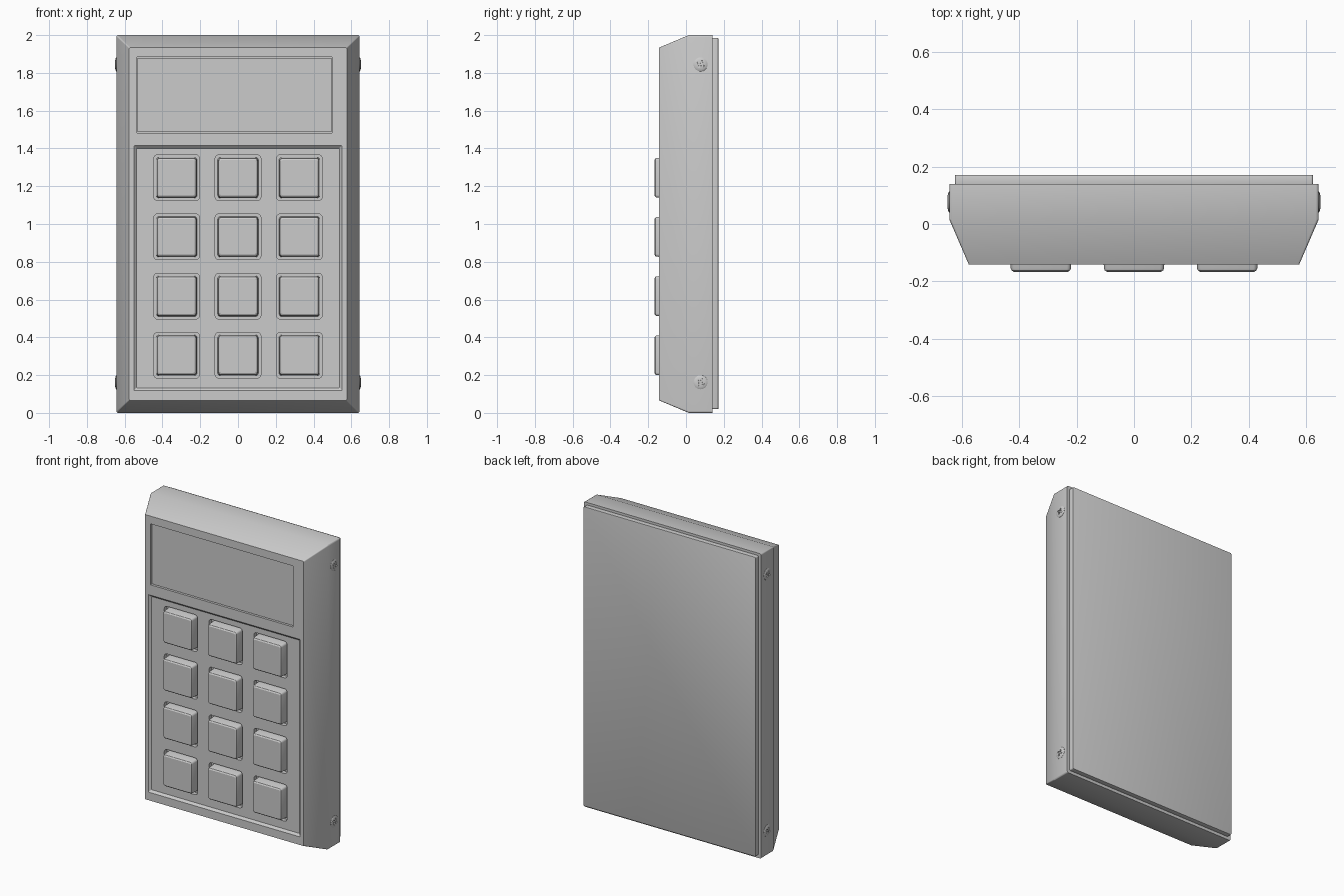
import bpy, bmesh
from math import sin, cos, pi, radians

if "Cube" in bpy.data.objects:
    bpy.data.objects.remove(bpy.data.objects["Cube"])


def loft(name, sections, seg=4):
    """Solid through rounded rectangles: (y, centre x, centre z, half width, half height, corner radius)."""
    bm = bmesh.new()
    rings = []
    for y, cx, cz, hw, hh, r in sections:
        ring = []
        for k, (sx, sz) in enumerate([(1, 1), (-1, 1), (-1, -1), (1, -1)]):
            for i in range(seg + 1):
                a = (k + i / seg) * pi / 2
                ring.append(bm.verts.new((cx + sx * (hw - r) + r * cos(a), y,
                                          cz + sz * (hh - r) + r * sin(a))))
        rings.append(ring)
    n = len(rings[0])
    for a, b in zip(rings, rings[1:]):
        for i in range(n):
            bm.faces.new((a[i], a[(i + 1) % n], b[(i + 1) % n], b[i]))
    bm.faces.new(rings[0])
    bm.faces.new(rings[-1])
    bmesh.ops.remove_doubles(bm, verts=bm.verts, dist=1e-5)
    bmesh.ops.recalc_face_normals(bm, faces=bm.faces)
    me = bpy.data.meshes.new(name)
    bm.to_mesh(me)
    bm.free()
    ob = bpy.data.objects.new(name, me)
    bpy.context.collection.objects.link(ob)
    return ob


def activate(ob):
    bpy.ops.object.select_all(action='DESELECT')
    ob.select_set(True)
    bpy.context.view_layer.objects.active = ob


def bevel(ob, width, segments=2):
    activate(ob)
    m = ob.modifiers.new("bevel", 'BEVEL')
    m.width, m.segments, m.limit_method, m.angle_limit = width, segments, 'ANGLE', radians(20)
    bpy.ops.object.modifier_apply(modifier=m.name)


def cut(ob, cutter):
    activate(ob)
    m = ob.modifiers.new("cut", 'BOOLEAN')
    m.operation, m.solver, m.object = 'DIFFERENCE', 'EXACT', cutter
    bpy.ops.object.modifier_apply(modifier=m.name)
    bpy.data.objects.remove(cutter)


def smooth(ob):
    activate(ob)
    bpy.ops.object.shade_smooth_by_angle(angle=radians(28))


FRONT = -0.142
KEY_X = (-0.325, 0, 0.325)
KEY_Z = (1.245, 0.932, 0.618, 0.305)

# Casing with a sloped front rim
casing = loft("casing", [(0.14, 0, 1, 0.644, 1.0, 0.001),
                         (0.015, 0, 1, 0.644, 1.0, 0.001),
                         (FRONT, 0, 1, 0.576, 0.934, 0.001)], seg=1)
bpy.data.objects.remove(casing)
casing = loft("casing", [(0.14, 0, 1, 0.644, 1.0, 0.01),
                         (0.015, 0, 1, 0.644, 1.0, 0.01),
                         (FRONT, 0, 1, 0.576, 0.934, 0.006)])

# Keypad recess with sloped walls, and the screen recess
cut(casing, loft("keypad_cutter", [(FRONT - 0.014, 0, 0.767, 0.565, 0.662, 0.004),
                                   (FRONT + 0.014, 0, 0.767, 0.537, 0.634, 0.004)]))
cut(casing, loft("screen_cutter", [(FRONT - 0.02, -0.018, 1.683, 0.518, 0.2, 0.003),
                                   (FRONT + 0.018, -0.018, 1.683, 0.518, 0.2, 0.003)]))

# Key wells
for x in KEY_X:
    for z in KEY_Z:
        cut(casing, loft("well_cutter", [(-0.2, x, z, 0.121, 0.121, 0.02),
                                         (-0.1, x, z, 0.121, 0.121, 0.02)]))
smooth(casing)

# Screen pane set just below the front
screen = loft("screen", [(-0.11, -0.018, 1.683, 0.514, 0.196, 0.002),
                         (FRONT + 0.009, -0.018, 1.683, 0.514, 0.196, 0.002)])
smooth(screen)

# Back plate
plate = loft("back_plate", [(0.13, 0, 1.002, 0.625, 0.982, 0.008),
                            (0.171, 0, 1.002, 0.625, 0.982, 0.008)])
bevel(plate, 0.003)
smooth(plate)

# Keys
for row, z in enumerate(KEY_Z):
    for col, x in enumerate(KEY_X):
        key = loft(f"key_{row + 1}_{col + 1}", [(-0.09, x, z, 0.108, 0.108, 0.014),
                                                (-0.155, x, z, 0.105, 0.105, 0.014),
                                                (-0.162, x, z, 0.102, 0.102, 0.013),
                                                (-0.167, x, z, 0.094, 0.094, 0.008)])
        smooth(key)

# Side screws: domed heads with a cross slot
screw = loft("screw", [(y, 0, 0, r, r, r) for y, r in
                       [(0.012, 0.037), (-0.002, 0.037), (-0.005, 0.032),
                        (-0.007, 0.023), (-0.008, 0.012)]], seg=6)
for angle in (30, 120):
    slot = loft("slot_cutter", [(-0.03, 0, 0, 0.024, 0.006, 0.001),
                                (0.004, 0, 0, 0.02, 0.004, 0.001)], seg=1)
    slot.rotation_euler.y = radians(angle)
    bpy.context.view_layer.update()
    cut(screw, slot)
smooth(screw)
for s, side in ((1, "right"), (-1, "left")):
    for z, level in ((1.845, "top"), (0.162, "bottom")):
        ob = screw.copy()
        ob.name = f"screw_{side}_{level}"
        ob.location = (s * 0.643, 0.077, z)
        ob.rotation_euler.z = s * pi / 2
        bpy.context.collection.objects.link(ob)
bpy.data.objects.remove(screw)
